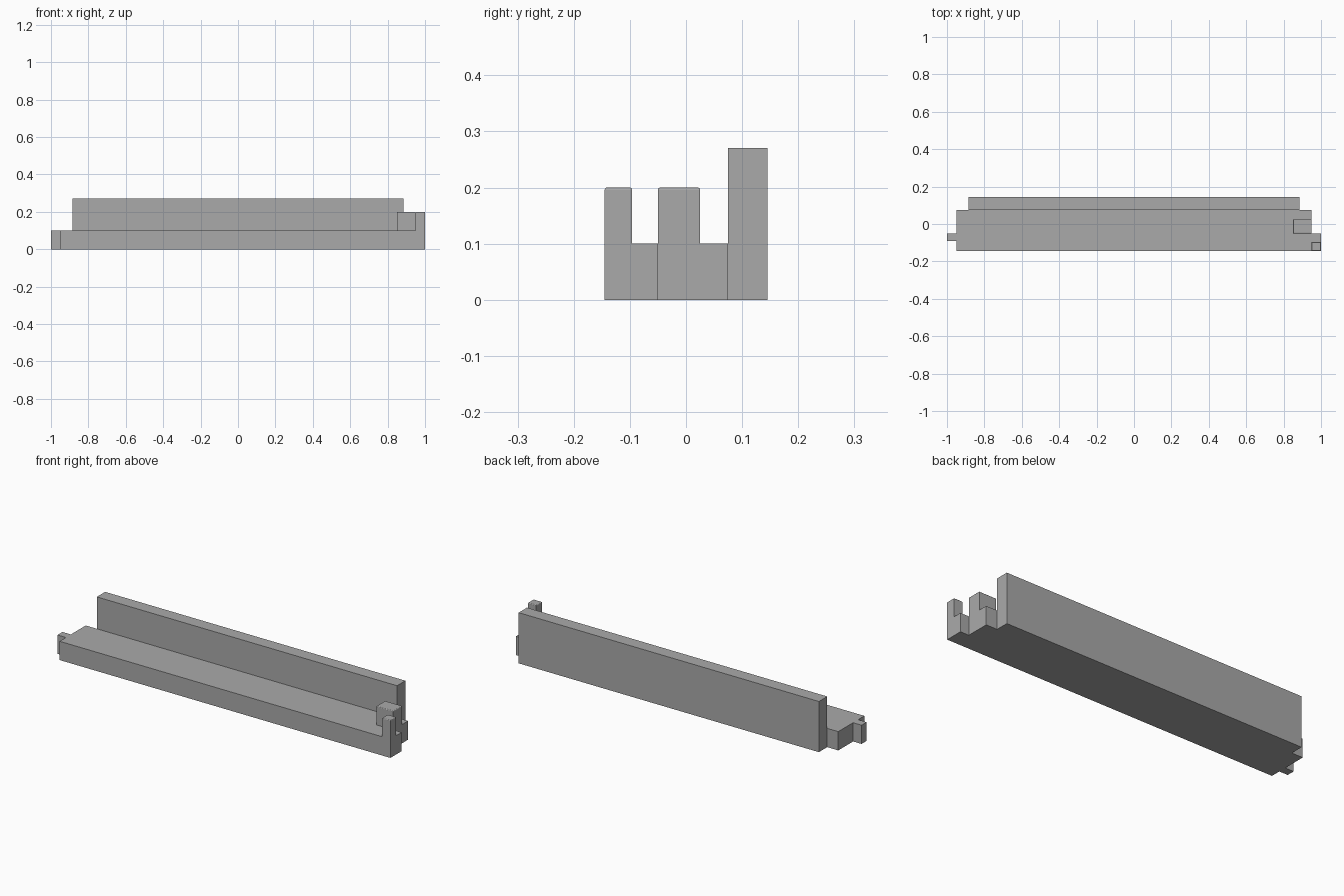
import bpy

cube = bpy.data.objects.get("Cube")
if cube:
    bpy.data.objects.remove(cube, do_unlink=True)

grey = bpy.data.materials.new("plain_grey")
grey.use_nodes = True
colour = (0.4, 0.4, 0.4, 1)
grey.diffuse_color = colour
grey.node_tree.nodes["Principled BSDF"].inputs["Base Color"].default_value = colour


def box(name, x, y, z, bevel=0):
    """Box spanning the (min, max) ranges, with optional softened top edges."""
    spans = (x, y, z)
    bpy.ops.mesh.primitive_cube_add(size=1, location=[sum(s) / 2 for s in spans])
    ob = bpy.context.object
    ob.name = name
    ob.scale = [s[1] - s[0] for s in spans]
    bpy.ops.object.transform_apply(location=False, rotation=False, scale=True)
    ob.data.materials.append(grey)
    if bevel:
        # Weight only the edges around the top face
        weights = ob.data.attributes.new("bevel_weight_edge", "FLOAT", "EDGE")
        for e in ob.data.edges:
            top = all(ob.data.vertices[v].co.z > 0 for v in e.vertices)
            weights.data[e.index].value = float(top)
        mod = ob.modifiers.new("soft_top", "BEVEL")
        mod.limit_method = "WEIGHT"
        mod.width = bevel
        mod.segments = 3
    return ob


# Long base and the tall wall along its back
box("base_deck", (-0.95, 0.95), (-0.145, 0.075), (0, 0.1))
box("back_wall", (-0.885, 0.885), (0.075, 0.145), (0, 0.27))

# Connector tabs at either end
box("right_end_tab", (-1, -0.95), (-0.092, -0.05), (0, 0.1))
box("left_end_tab", (0.95, 1), (-0.145, -0.05), (0, 0.1))

# Raised stops with softened tops
box("stop_block", (0.85, 0.95), (-0.05, 0.025), (0.1, 0.2), 0.004)
box("stop_post", (0.95, 1), (-0.145, -0.096), (0.1, 0.2), 0.004)
